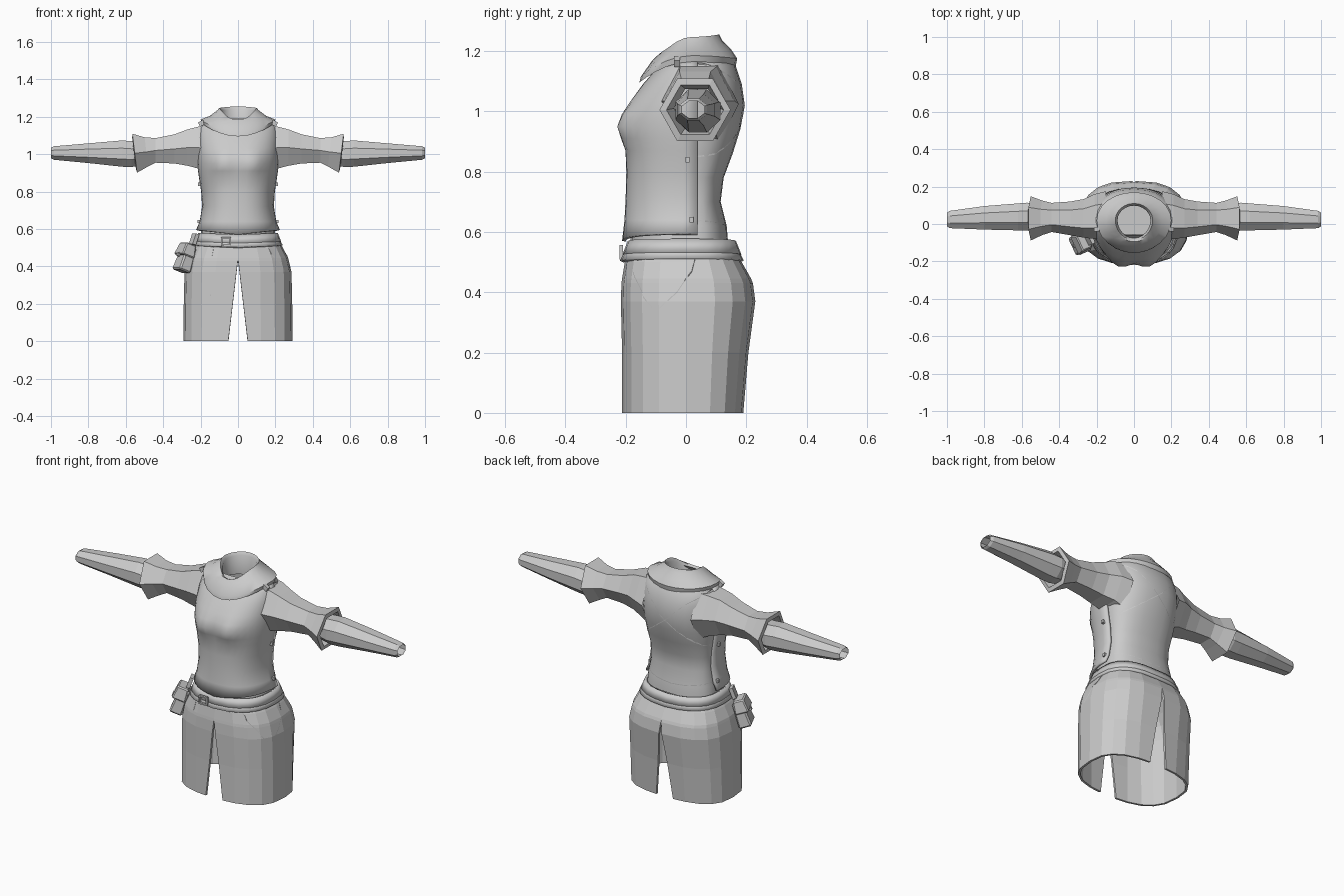
import bpy, bmesh, math
from mathutils import Vector
from mathutils.bvhtree import BVHTree

if "Cube" in bpy.data.objects:
    bpy.data.objects.remove(bpy.data.objects["Cube"])

mat = bpy.data.materials.new("cloth_grey")
mat.use_nodes = True
GREY = (0.6, 0.6, 0.6, 1)
mat.diffuse_color = GREY
mat.node_tree.nodes["Principled BSDF"].inputs["Base Color"].default_value = GREY


def add(name, bm, smooth=False, mirror=False, thick=0.0, offset=-1):
    me = bpy.data.meshes.new(name)
    bm.to_mesh(me)
    bm.free()
    me.materials.append(mat)
    ob = bpy.data.objects.new(name, me)
    bpy.context.collection.objects.link(ob)
    if smooth:
        bpy.ops.object.select_all(action='DESELECT')
        ob.select_set(True)
        bpy.context.view_layer.objects.active = ob
        bpy.ops.object.shade_smooth_by_angle(angle=math.radians(40))
    if mirror:
        ob.modifiers.new("mirror", 'MIRROR')
    if thick:
        s = ob.modifiers.new("thickness", 'SOLIDIFY')
        s.thickness, s.offset = thick, offset
    return ob


def loft(rows, closed=True, cap_start=False):
    """Skin rows of points with quads."""
    bm = bmesh.new()
    vs = [[bm.verts.new(p) for p in r] for r in rows]
    n = len(rows[0])
    for a, b in zip(vs, vs[1:]):
        for j in range(n if closed else n - 1):
            k = (j + 1) % n
            bm.faces.new((a[j], a[k], b[k], b[j]))
    if cap_start:
        bm.faces.new(vs[0][::-1])
    return bm


def power(v, p):
    return math.copysign(abs(v) ** (2 / p), v)


def section(z, hw, yf, yb, yc=0.03, n=24, p=2.3, a0=-90, a1=270, closed=True):
    """Rounded outline with separate front and back depth."""
    pts = []
    for i in range(n if closed else n + 1):
        a = math.radians(a0 + (a1 - a0) * i / n)
        c, s = power(math.cos(a), p), power(math.sin(a), p)
        pts.append(Vector((hw * c, yc + s * ((yb - yc) if s > 0 else (yc - yf)), z)))
    return pts


# Shirt body
body_rows = [(0.56, .20, -.185, .14), (0.62, .195, -.18, .135), (0.70, .18, -.18, .115),
             (0.78, .182, -.18, .125), (0.86, .195, -.18, .155), (0.94, .205, -.19, .18),
             (1.02, .21, -.175, .195), (1.09, .21, -.125, .185), (1.15, .20, -.085, .165),
             (1.19, .15, -.06, .135)]
bm = loft([section(*r) for r in body_rows], cap_start=True)
body_tree = BVHTree.FromBMesh(bm)
add("shirt_body", bm, smooth=True)

# Front vest panel with shaped chest
vest_rows = [(.57, .224, -.212), (.64, .205, -.204), (.72, .192, -.2), (.80, .197, -.198),
             (.87, .208, -.2), (.91, .214, -.205), (.95, .218, -.208), (.99, .22, -.202),
             (1.03, .22, -.186), (1.09, .218, -.143), (1.14, .21, -.1), (1.17, .19, -.065)]
rows = []
for z, hw, yf in vest_rows:
    row = section(z, hw, yf, .16, n=20, p=2.4, a0=-182, a1=2, closed=False)
    for v in row:
        side = math.exp(-((abs(v.x) - .08) / .06) ** 2 - ((z - .95) / .055) ** 2)
        v.y -= .03 * side * (v.y < 0)
        if z < .6:
            v.z += .025 * abs(v.x) / .22
    rows.append(row)
add("front_vest", loft(rows, closed=False), smooth=True, thick=.012)

# Skirt in two halves, slit at the front and the back
skirt_rows = [(0, .292, -.212, .19), (.2, .29, -.212, .207), (.37, .286, -.216, .23),
              (.43, .272, -.214, .222), (.445, .268, -.212, .216), (.5, .24, -.203, .185),
              (.56, .2, -.185, .15)]
rows = []
for z, hw, yf, yb in skirt_rows:
    row = section(z, hw, yf, yb, yc=0, n=10, p=2.7, a0=-90, a1=90, closed=False)
    gap = max(0, .052 * (1 - z / .44))
    for v in row:
        v.x = max(v.x, gap)
        if abs(v.x) < 1e-4:
            v.x = 0
    rows.append(row)
bm = loft(rows, closed=False)
skirt_tree = BVHTree.FromBMesh(bm)
add("skirt", bm, mirror=True, thick=.012)

# Belt and the lower edge band beneath it
for name, z0, z1, grow in (("belt", .525, .57, .0), ("lower_belt", .505, .54, .008)):
    def ring(z, g):
        pts = section(z, .225 + g, -.205 - g, .178 + g, yc=0, p=2.5)
        for v in pts:
            v.z += .008 * abs(v.x) / .22
        return pts
    add(name, loft([ring(z0, grow + .006), ring(z1, grow - .012)]), smooth=True, thick=.014)


# Cowl collar: lower edge, shoulder slope, rim, then the inside of the neck
def cowl(hw, yf, yb, zf, zs, zb):
    pts = section(0, hw, yf, yb, yc=.02, p=2)
    for v in pts:
        t = (v.y - .02) / ((yb - .02) if v.y > .02 else (.02 - yf))
        v.z = zs + (t * t * (zb - zs) if t > 0 else t * t * (zf - zs))
    return pts


add("cowl_collar", loft([cowl(.195, -.155, .165, 1.095, 1.165, 1.15),
                         cowl(.2, -.15, .17, 1.115, 1.185, 1.175),
                         cowl(.15, -.115, .15, 1.165, 1.205, 1.205),
                         cowl(.11, -.095, .12, 1.185, 1.235, 1.235),
                         cowl(.1, -.085, .11, 1.18, 1.247, 1.255),
                         cowl(.088, -.073, .098, 1.16, 1.23, 1.24),
                         cowl(.09, -.075, .1, 1.1, 1.13, 1.13)]), smooth=True)


# Sleeves and forearms
def tube_row(x, yc, zc, ry, rz, n, turn, slant=0.0):
    pts = []
    for i in range(n):
        a = 2 * math.pi * (i + turn) / n
        c, s = math.cos(a), math.sin(a)
        pts.append((x + slant * s * rz, yc + ry * c, zc + s * rz))
    return pts


sleeve = [(.15, .045, 1.025, .13, .15), (.21, .04, 1.035, .12, .13), (.27, .03, 1.035, .103, .112),
          (.34, .03, 1.028, .09, .09), (.44, .035, 1.02, .078, .076), (.49, .033, 1.012, .092, .09),
          (.552, .03, 1.005, .118, .12), (.556, .03, 1.005, .095, .095), (.49, .035, 1.01, .075, .075)]
add("upper_sleeve", loft([tube_row(*r, 6, 0, .12 if r[0] > .45 else 0) for r in sleeve]),
    mirror=True)
forearm = [(.44, .035, 1.01, .06, .058), (.57, .04, 1.0, .08, .075), (.62, .038, 1.003, .078, .076),
           (.8, .033, 1.005, .068, .057), (.985, .024, 1.006, .05, .039), (1.0, .024, 1.006, .04, .03)]
add("forearm_sleeve", loft([tube_row(*r, 8, .5) for r in forearm]), mirror=True)


# Straps laid on a surface
def strap(name, tree, path, width, lift=.009, tip=False, mirror=False):
    path = [Vector(p) for p in path]
    pts = []
    for a, b in zip(path, path[1:]):
        pts += [a.lerp(b, i / 4) for i in range(4)]
    pts.append(path[-1])
    hits = []
    for p in pts:
        sx = -1 if p.x < 0 else 1
        loc, nor, _, _ = tree.find_nearest(Vector((abs(p.x), p.y, p.z)))
        hits.append((Vector((loc.x * sx, loc.y, loc.z)), Vector((nor.x * sx, nor.y, nor.z))))
    rows = []
    for i, (loc, nor) in enumerate(hits):
        along = hits[min(i + 1, len(hits) - 1)][0] - hits[max(i - 1, 0)][0]
        across = along.cross(nor).normalized() * width / 2
        if tip and i == len(hits) - 1:
            across *= .1
        mid = loc + nor * lift
        rows.append((mid - across, mid + across))
    return add(name, loft(rows, closed=False), mirror=mirror, thick=.009, offset=0)


strap("back_cross_strap", body_tree,
      [(.17, -.07, 1.15), (.2, .02, 1.17), (.18, .1, 1.14), (.12, .17, 1.1), (0, .2, .99),
       (-.12, .16, .9), (-.18, .1, .86), (-.2, .02, .85)], .028, mirror=True)
strap("lower_back_strap", body_tree,
      [(.2, .02, .635), (.16, .1, .63), (.08, .14, .62), (0, .15, .615)], .035, .012, mirror=True)
strap("vest_side_edge", body_tree, [(.2, .035, .85), (.19, .035, .72), (.2, .035, .6)], .03,
      .012, mirror=True)
strap("hanging_belt_end", skirt_tree,
      [(-.13, -.2, .55), (-.145, -.21, .45), (-.15, -.21, .23), (-.15, -.21, .195)], .055, .015,
      tip=True)
strap("front_hip_strap", skirt_tree,
      [(.13, -.2, .55), (.19, -.19, .47), (.25, -.16, .4), (.28, -.12, .345)], .028, .012)
strap("rear_hip_strap", skirt_tree,
      [(.23, .04, .55), (.26, .02, .47), (.28, -.03, .4), (.29, -.09, .345)], .028, .012)


# Pouch, buckle and studs
def box(name, loc, size, rot=(0, 0, 0), bevel=0.0, taper=1.0):
    bm = bmesh.new()
    bmesh.ops.create_cube(bm, size=1)
    for v in bm.verts:
        k = taper if v.co.z > 0 else 1
        v.co = Vector((v.co.x * size[0] * k, v.co.y * size[1] * k, v.co.z * size[2]))
    if bevel:
        bmesh.ops.bevel(bm, geom=bm.edges[:], offset=bevel, segments=1, affect='EDGES')
    ob = add(name, bm)
    ob.location = loc
    ob.rotation_euler = [math.radians(a) for a in rot]
    return ob


lean = (0, 20, 25)
box("pouch", (-.282, -.1, .44), (.07, .105, .14), lean, .008, .8)
box("pouch_flap", (-.277, -.098, .487), (.076, .115, .07), lean, .006, .78)
box("pouch_button", (-.318, -.117, .465), (.012, .02, .02), lean)
box("pouch_loop", (-.235, -.085, .545), (.02, .05, .06), lean)
for i, z in enumerate((.512, .553)):
    box("buckle_bar_%d" % i, (-.065, -.215, z), (.05, .012, .008))
for i, x in enumerate((-.088, -.042)):
    box("buckle_side_%d" % i, (x, -.215, .532), (.008, .012, .048))
for side in (-1, 1):
    box("upper_stud", (side * .207, .005, .84), (.016, .014, .018))
    box("lower_stud", (side * .208, .018, .64), (.016, .014, .018))
    box("shoulder_clasp", (side * .195, -.03, 1.165), (.03, .02, .025), (0, side * 30, 0))
